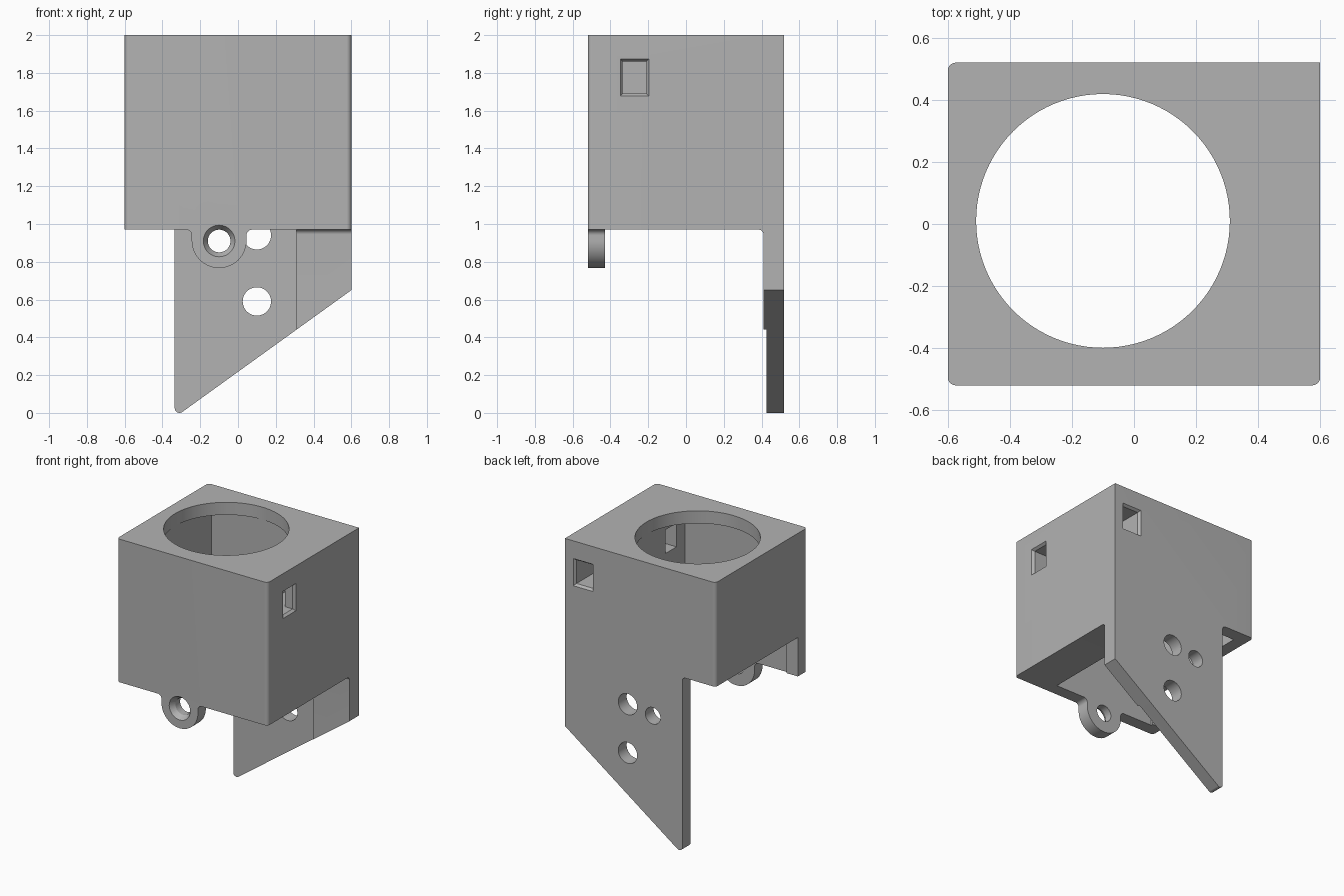
import bpy
import bmesh
import math
from mathutils import Vector

if "Cube" in bpy.data.objects:
    bpy.data.objects.remove(bpy.data.objects["Cube"], do_unlink=True)

# Single matte grey
grey = bpy.data.materials.new("matte_grey")
grey.use_nodes = True
colour = (0.45, 0.45, 0.45, 1)
grey.diffuse_color = colour
grey.node_tree.nodes["Principled BSDF"].inputs["Base Color"].default_value = colour


def rounded(corners, steps=10):
    """Outline from (u, v) or (u, v, radius) corners."""
    out = []
    for i, corner in enumerate(corners):
        p = Vector(corner[:2])
        if len(corner) < 3:
            out.append(p)
            continue
        a = (Vector(corners[i - 1][:2]) - p).normalized()
        b = (Vector(corners[(i + 1) % len(corners)][:2]) - p).normalized()
        r, half = corner[2], a.angle(b) / 2
        centre = p + (a + b).normalized() * (r / math.sin(half))
        start = p + a * (r / math.tan(half)) - centre
        end = p + b * (r / math.tan(half)) - centre
        for k in range(steps + 1):
            out.append(centre + start.lerp(end, k / steps).normalized() * r)
    return out


def rect(u0, u1, v0, v1):
    return [Vector(p) for p in ((u0, v0), (u1, v0), (u1, v1), (u0, v1))]


def circle(u, v, r, n=48):
    return [Vector((u + r * math.cos(k * math.tau / n), v + r * math.sin(k * math.tau / n)))
            for k in range(n)]


def prism(name, outline, axis, lo, hi, hi_outline=None):
    """Extrude an outline along an axis, optionally lofting to another outline."""
    place = {"X": lambda p, t: (t, p.x, p.y),
             "Y": lambda p, t: (p.x, t, p.y),
             "Z": lambda p, t: (p.x, p.y, t)}[axis]
    bm = bmesh.new()
    low = [bm.verts.new(place(p, lo)) for p in outline]
    high = [bm.verts.new(place(p, hi)) for p in hi_outline or outline]
    bm.faces.new(low)
    bm.faces.new(high)
    for i in range(len(low)):
        bm.faces.new((low[i - 1], low[i], high[i], high[i - 1]))
    bmesh.ops.recalc_face_normals(bm, faces=bm.faces)
    mesh = bpy.data.meshes.new(name)
    bm.to_mesh(mesh)
    bm.free()
    mesh.materials.append(grey)
    obj = bpy.data.objects.new(name, mesh)
    bpy.context.collection.objects.link(obj)
    return obj


# Block with three rounded upright edges
housing = prism("bracket_housing", rounded([
    (-0.6, -0.52, 0.025), (0.6, -0.52, 0.025), (0.6, 0.52), (-0.6, 0.52, 0.025)]),
    "Z", -0.2, 2)

cutters = [
    # Space below the front wall, leaving the round lug
    prism("front_relief", rounded([
        (-1, 0.97), (-0.245, 0.97, 0.03), (-0.245, 0.767, 0.144), (0.045, 0.767, 0.144),
        (0.045, 0.97, 0.03), (1, 0.97), (1, -1), (-1, -1)]), "Y", -1, -0.1),
    # Space below the body, with a fillet into the back plate
    prism("under_relief", rounded([
        (-0.2, -1), (-0.2, 0.97), (0.41, 0.97, 0.025), (0.41, -1)]), "X", -1, 1),
    # Raised side edge and slanted back plate with rounded tip
    prism("plate_relief", rounded([
        (-1, 1.25), (-0.335, 1.25, 0.025), (-0.335, -0.024, 0.025),
        (1, 0.938), (1, -1), (-1, -1)]), "Y", -0.415, 1),
    # Square cavity and round top opening
    prism("cavity", rect(-0.51, 0.31, -0.43, 0.425), "Z", -1, 1.91),
    prism("top_opening", circle(-0.1, 0.01, 0.409, 96), "Z", 1.7, 2.2),
    # Lug hole with flared mouth
    prism("lug_hole", circle(-0.1, 0.91, 0.06), "Y", -0.8, -0.2),
    prism("lug_flare", circle(-0.1, 0.91, 0.09), "Y", -0.53, -0.48, circle(-0.1, 0.91, 0.058)),
    # Cable passage through the thick side wall
    prism("passage", [Vector(p) for p in (
        (0.2, -0.335), (0.7, -0.335), (0.7, -0.21), (0.52, -0.21),
        (0.52, 0.7), (0.39, 0.7), (0.39, -0.21), (0.2, -0.21))], "Z", 1.69, 1.86),
    prism("side_flare", rect(-0.33, -0.215, 1.695, 1.855), "X", 0.575, 0.61,
          rect(-0.355, -0.19, 1.67, 1.88)),
    prism("back_flare", rect(0.395, 0.515, 1.695, 1.855), "Y", 0.495, 0.53,
          rect(0.37, 0.54, 1.67, 1.88)),
]
# Holes in the back plate
for x, z, r in ((0.1, 0.94, 0.075), (0.1, 0.59, 0.075), (-0.1, 0.91, 0.06)):
    cutters.append(prism("plate_hole", circle(x, z, r), "Y", 0.3, 0.8))

bpy.context.view_layer.objects.active = housing
for cutter in cutters:
    mod = housing.modifiers.new(cutter.name, "BOOLEAN")
    mod.operation = "DIFFERENCE"
    mod.solver = "EXACT"
    mod.object = cutter
    bpy.ops.object.modifier_apply(modifier=mod.name)
    bpy.data.objects.remove(cutter, do_unlink=True)

bpy.ops.object.select_all(action="DESELECT")
housing.select_set(True)
bpy.ops.object.shade_smooth_by_angle(angle=math.radians(25))
